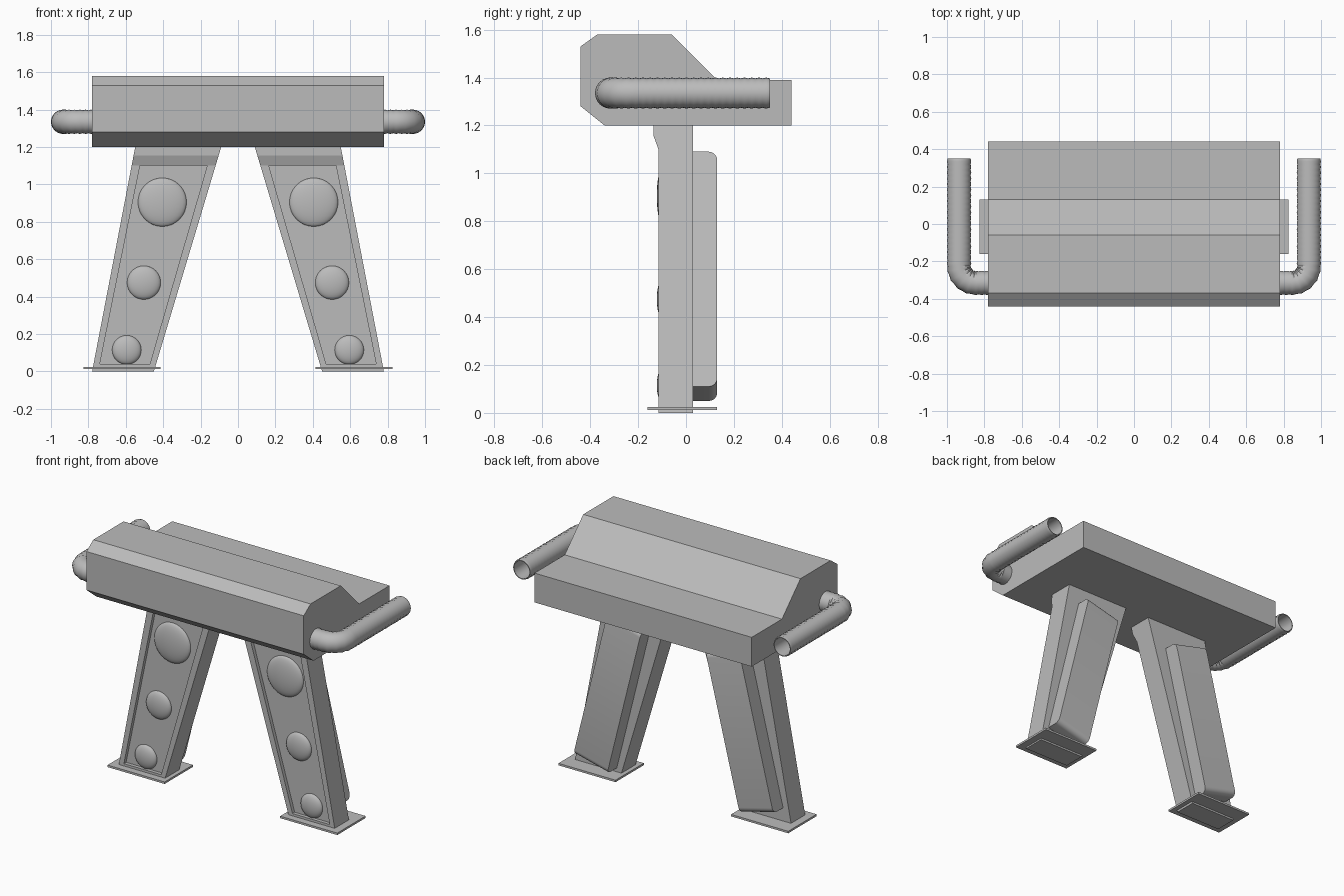
import bpy, bmesh, math
from mathutils import Vector, Matrix

if "Cube" in bpy.data.objects:
    bpy.data.objects.remove(bpy.data.objects["Cube"], do_unlink=True)

GREY = (0.5, 0.5, 0.5, 1)
grey = bpy.data.materials.new("plain_grey")
grey.use_nodes = True
grey.diffuse_color = GREY
grey.node_tree.nodes["Principled BSDF"].inputs["Base Color"].default_value = GREY


def finish(name, bm, smooth=False):
    bmesh.ops.recalc_face_normals(bm, faces=bm.faces)
    mesh = bpy.data.meshes.new(name)
    bm.to_mesh(mesh)
    bm.free()
    mesh.materials.append(grey)
    ob = bpy.data.objects.new(name, mesh)
    bpy.context.collection.objects.link(ob)
    if smooth:
        bpy.ops.object.select_all(action="DESELECT")
        ob.select_set(True)
        bpy.context.view_layer.objects.active = ob
        bpy.ops.object.shade_smooth_by_angle(angle=math.radians(35))
    return ob


def prism(name, profile, x_low, x_high):
    """Side profile of (y, z) points spanned between two x limits given by height."""
    bm = bmesh.new()
    a = [bm.verts.new((x_low(z), y, z)) for y, z in profile]
    b = [bm.verts.new((x_high(z), y, z)) for y, z in profile]
    bm.faces.new(a)
    bm.faces.new(b[::-1])
    for i in range(len(a)):
        j = (i + 1) % len(a)
        bm.faces.new((a[i], b[i], b[j], a[j]))
    return finish(name, bm)


def rect(y0, y1, z0, z1):
    return [(y0, z0), (y1, z0), (y1, z1), (y0, z1)]


# Main body
prism("body", [(-0.44, 1.28), (-0.34, 1.2), (0.44, 1.2), (0.44, 1.39),
               (0.13, 1.39), (-0.06, 1.58), (-0.37, 1.58), (-0.44, 1.53)],
      lambda z: -0.78, lambda z: 0.78)


def pipe_path(step=0.015, bend=0.09):
    """Centre points and directions: out of the body, round the elbow, then back."""
    x0, x1, y0, y1 = 0.77, 0.935, -0.315, 0.35
    path = []
    n = round((x1 - bend - x0) / step)
    for i in range(n):
        path.append((Vector((x0 + i * step, y0, 1.335)), Vector((1, 0, 0))))
    n = round(bend * math.pi / 2 / step)
    for i in range(n):
        t = i / n * math.pi / 2
        path.append((Vector((x1 - bend + bend * math.sin(t), y0 + bend - bend * math.cos(t), 1.335)),
                     Vector((math.cos(t), math.sin(t), 0))))
    n = round((y1 - y0 - bend) / step)
    for i in range(n + 1):
        path.append((Vector((x1, y0 + bend + (y1 - y0 - bend) * i / n, 1.335)), Vector((0, 1, 0))))
    return path


def ribbed_pipe(name, side, sides=24):
    path = pipe_path()
    sections = [(p, d, 0.065 if i % 2 else 0.061) for i, (p, d) in enumerate(path)]
    sections += [(p, d, 0.056) for p, d in path[::-1]]  # hollow inside
    bm = bmesh.new()
    rings = []
    for p, d, r in sections:
        across = d.cross(Vector((0, 0, 1)))
        ring = []
        for k in range(sides):
            t = math.tau * k / sides
            v = p + across * (r * math.cos(t)) + Vector((0, 0, r * math.sin(t)))
            ring.append(bm.verts.new((v.x * side, v.y, v.z)))
        rings.append(ring)
    for i, a in enumerate(rings):
        b = rings[(i + 1) % len(rings)]
        for k in range(sides):
            m = (k + 1) % sides
            bm.faces.new((a[k], a[m], b[m], b[k]))
    finish(name, bm, True)


def box(name, low, high):
    prism(name, rect(low[1], high[1], low[2], high[2]), lambda z: low[0], lambda z: high[0])


def leg(side, tag):
    # x position at a height; f runs from the inner edge (0) to the outer edge (1)
    def edge(f):
        def x(z):
            inner, outer = 0.45 - 0.3 * z, 0.78 - 0.192 * z
            return side * (inner + (outer - inner) * f)
        return x

    face = -0.092
    prism(tag + "_leg_core", rect(face, 0.03, 0, 1.21), edge(0), edge(1))
    prism(tag + "_leg_inner_rail", rect(-0.115, face, 0, 1.155), edge(0), edge(0.1))
    prism(tag + "_leg_outer_rail", rect(-0.115, face, 0, 1.155), edge(0.9), edge(1))
    prism(tag + "_leg_bottom_rail", rect(-0.115, face, 0, 0.04), edge(0.1), edge(0.9))
    prism(tag + "_leg_top_flare", [(face, 1.1), (-0.115, 1.1), (-0.135, 1.155),
                                   (-0.135, 1.21), (face, 1.21)], edge(0), edge(1))

    # Shallow domes on the front panel
    for i, (x, z, r) in enumerate([(0.405, 0.905, 0.13), (0.503, 0.475, 0.09), (0.595, 0.115, 0.078)]):
        bm = bmesh.new()
        bmesh.ops.create_uvsphere(bm, u_segments=32, v_segments=16, radius=1)
        bmesh.ops.transform(bm, verts=bm.verts, matrix=Matrix.Translation((side * x, face, z))
                            @ Matrix.Diagonal((r, 0.03, r, 1)))
        finish(f"{tag}_leg_dome_{i + 1}", bm, True)

    # Tilted housing on the back with rounded ends
    bm = bmesh.new()
    bmesh.ops.create_cube(bm, size=1)
    bmesh.ops.scale(bm, vec=(0.25, 0.12, 1.01), verts=bm.verts)
    ends = [e for e in bm.edges
            if all(v.co.y > 0 for v in e.verts) and abs(e.verts[0].co.z - e.verts[1].co.z) < 0.01]
    bmesh.ops.bevel(bm, geom=ends, offset=0.035, segments=5, profile=0.5, affect="EDGES")
    bmesh.ops.transform(bm, verts=bm.verts, matrix=Matrix.Translation((side * 0.475, 0.07, 0.57))
                        @ Matrix.Rotation(side * math.radians(-14), 4, "Y"))
    finish(tag + "_leg_back_housing", bm, True)

    # Foot plate
    xs = sorted((side * 0.415, side * 0.825))
    box(tag + "_foot_plate", (xs[0], -0.16, 0.012), (xs[1], 0.13, 0.025))


for side, tag in ((1, "left"), (-1, "right")):
    ribbed_pipe(tag + "_pipe", side)
    leg(side, tag)
